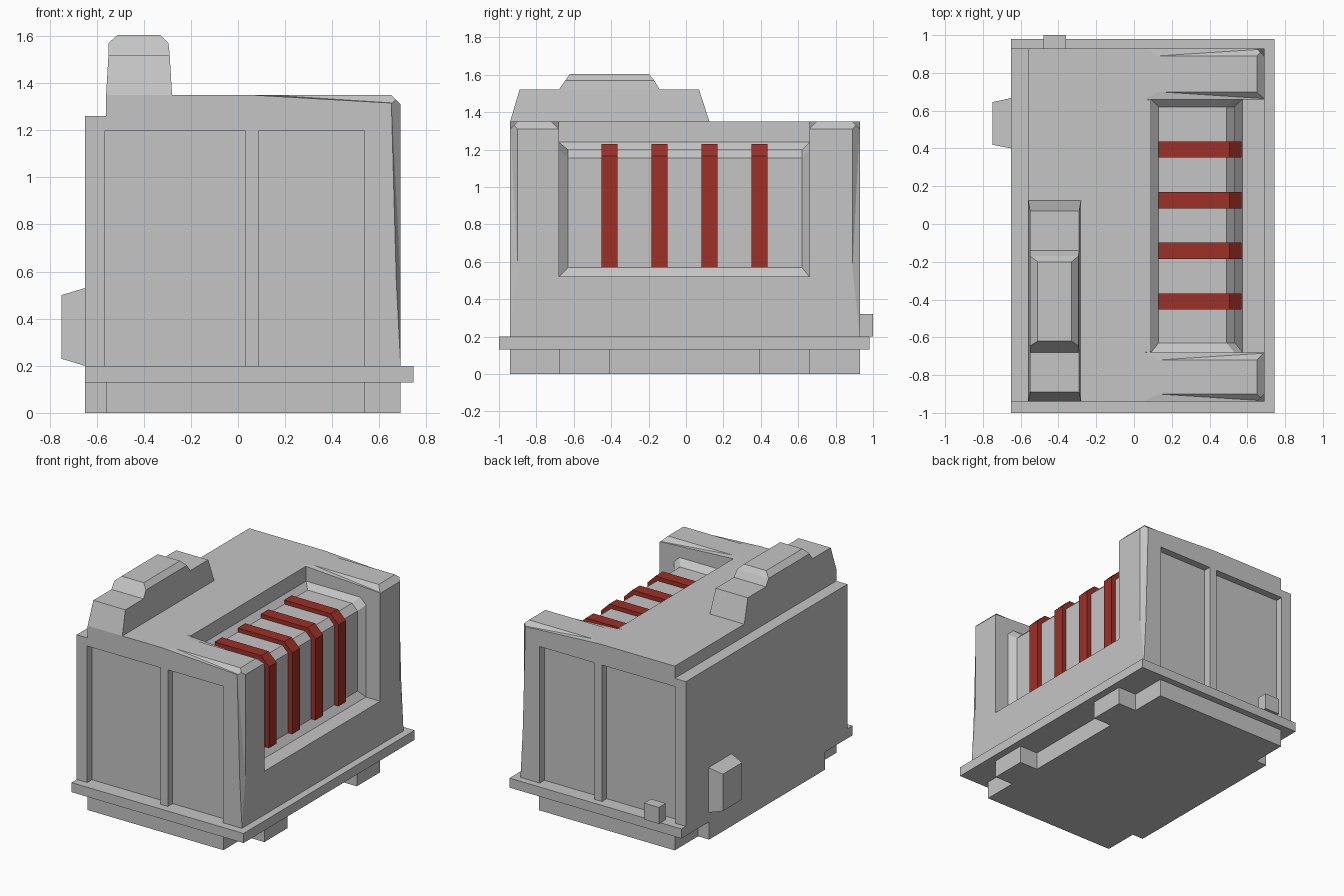
import bpy, bmesh

default = bpy.data.objects.get("Cube")
if default:
    bpy.data.objects.remove(default, do_unlink=True)


def material(name, rgb):
    mat = bpy.data.materials.new(name)
    mat.use_nodes = True
    mat.diffuse_color = (*rgb, 1)
    mat.node_tree.nodes["Principled BSDF"].inputs["Base Color"].default_value = (*rgb, 1)
    return mat


GREY = material("concrete grey", (0.56, 0.56, 0.56))
RED = material("dark red", (0.34, 0.03, 0.02))


def finish(bm, name, mat):
    bmesh.ops.recalc_face_normals(bm, faces=bm.faces)
    mesh = bpy.data.meshes.new(name)
    bm.to_mesh(mesh)
    bm.free()
    mesh.materials.append(mat)
    obj = bpy.data.objects.new(name, mesh)
    bpy.context.collection.objects.link(obj)
    return obj


def loft(name, loops, mat=GREY):
    """Skin a row of matching loops and cap both ends."""
    bm = bmesh.new()
    rings = [[bm.verts.new(p) for p in loop] for loop in loops]
    for a, b in zip(rings, rings[1:]):
        for i in range(len(a)):
            j = (i + 1) % len(a)
            bm.faces.new((a[i], a[j], b[j], b[i]))
    bm.faces.new(rings[0])
    bm.faces.new(rings[-1])
    bmesh.ops.remove_doubles(bm, verts=bm.verts, dist=0.0005)
    return finish(bm, name, mat)


def hull(name, points):
    bm = bmesh.new()
    for p in points:
        bm.verts.new(p)
    res = bmesh.ops.convex_hull(bm, input=bm.verts)
    bmesh.ops.delete(bm, geom=[v for v in bm.verts if not v.link_faces], context="VERTS")
    return finish(bm, name, GREY)


def along_y(profile, y):
    return [(x, y, z) for x, z in profile]


def rect(x0, x1, y0, y1, z):
    return [(x0, y0, z), (x1, y0, z), (x1, y1, z), (x0, y1, z)]


def box(name, x0, x1, y0, y1, z0, z1):
    return loft(name, [rect(x0, x1, y0, y1, z0), rect(x0, x1, y0, y1, z1)])


def cut(target, cutter):
    cutter.hide_render = True
    mod = target.modifiers.new("cut", "BOOLEAN")
    mod.operation, mod.solver, mod.object = "DIFFERENCE", "EXACT", cutter
    bpy.context.view_layer.objects.active = target
    bpy.ops.object.modifier_apply(modifier=mod.name)
    bpy.data.objects.remove(cutter, do_unlink=True)


FRONT, BACK = -0.94, 0.93
NEAR, FAR = -0.68, 0.66

# Body with a low step along one side
section = [(-0.65, 0.2), (0.69, 0.2), (0.69, 1.35), (-0.56, 1.35), (-0.56, 1.26), (-0.65, 1.26)]
body = loft("body", [along_y(section, FRONT), along_y(section, BACK)])

# Side bay: open at the top and side, with a sunken bevelled floor
edge = [(0.09, 1.24), (0.09, 1.24), (0.09, 1.24), (0.53, 1.24), (0.575, 1.195), (0.575, 0.52), (0.575, 0.52)]
floor = [(0.09, 1.24), (0.09, 1.24), (0.13, 1.2), (0.49, 1.2), (0.535, 1.155), (0.535, 0.57), (0.575, 0.52)]
outside = [(0.8, 0.52), (0.8, 1.5), (0.09, 1.5)]
cut(body, loft("bay_cutter", [along_y(edge + outside, NEAR), along_y(floor + outside, NEAR + 0.05),
                              along_y(floor + outside, FAR - 0.04), along_y(edge + outside, FAR)]))

# Bevels on the tops of both pillars
for y, s in ((FRONT, 1), (NEAR, -1), (FAR, 1), (BACK, -1)):
    cut(body, hull("top_bevel_cutter", [
        (0.05, y, 1.35), (0.13, y + s * 0.04, 1.35), (0.75, y + s * 0.04, 1.35), (0.75, y, 1.31),
        (0.05, y - s * 0.04, 1.4), (0.75, y - s * 0.04, 1.4), (0.75, y - s * 0.04, 1.31)]))
slope = [(0.64, 1.36), (0.7, 1.3), (0.75, 1.45)]
cut(body, loft("side_bevel_cutter", [along_y(slope, -1.1), along_y(slope, 1.1)]))

# Tapered corner bevels on the open side
for y, s in ((FRONT, 1), (BACK, -1)):
    cut(body, hull("corner_cutter", [
        (0.65, y, 1.36), (0.69, y + s * 0.04, 1.36), (0.672, y, 0.56), (0.69, y + s * 0.04, 0.56),
        (0.69, y, 0.21), (0.75, y - s * 0.06, 1.36), (0.75, y - s * 0.06, 0.21)]))

# Paired panels sunk into the front and back, leaving a divider
for y in (FRONT, BACK):
    for x0, x1 in ((-0.565, 0.03), (0.09, 0.535)):
        cut(body, box("panel_cutter", x0, x1, y - 0.055, y + 0.055, 0.1, 1.2))

# Flange and notched foot
box("flange", -0.65, 0.745, -1.0, 0.98, 0.13, 0.2)
outline = [(-0.56, FRONT), (0.54, FRONT), (0.54, NEAR), (0.69, NEAR), (0.69, -0.41), (0.54, -0.41),
           (0.54, 0.39), (0.69, 0.39), (0.69, FAR), (0.54, FAR), (0.54, BACK), (-0.56, BACK),
           (-0.56, FAR), (-0.65, FAR), (-0.65, NEAR), (-0.56, NEAR)]
loft("foot", [[(x, y, z) for x, y in outline] for z in (0, 0.13)])

# Roof housing in two tiers
loft("roof_housing", [rect(-0.56, -0.28, FRONT, 0.125, 1.35), rect(-0.55, -0.29, -0.89, 0.07, 1.52)])
loft("roof_cap", [rect(-0.55, -0.29, -0.68, -0.14, 1.52), rect(-0.55, -0.295, -0.645, -0.17, 1.57),
                  rect(-0.51, -0.33, -0.62, -0.2, 1.605)])

# Small fittings on the side and back
loft("side_box", [[(-0.65, 0.4, 0.2), (-0.65, 0.667, 0.2), (-0.65, 0.667, 0.53), (-0.65, 0.4, 0.53)],
                  [(-0.75, 0.42, 0.23), (-0.75, 0.645, 0.23), (-0.75, 0.645, 0.5), (-0.75, 0.42, 0.5)]])
box("back_box", -0.48, -0.36, 0.92, 1.0, 0.2, 0.32)

# Red ribs wrapping over the bay floor
rib = [(0.13, 1.15), (0.13, 1.23), (0.505, 1.23), (0.57, 1.165), (0.57, 0.57), (0.5, 0.57), (0.5, 1.15)]
for i in range(4):
    y = -0.41 + i * 0.268
    loft(f"rib_{i + 1}", [along_y(rib, y - 0.043), along_y(rib, y + 0.043)], RED)
